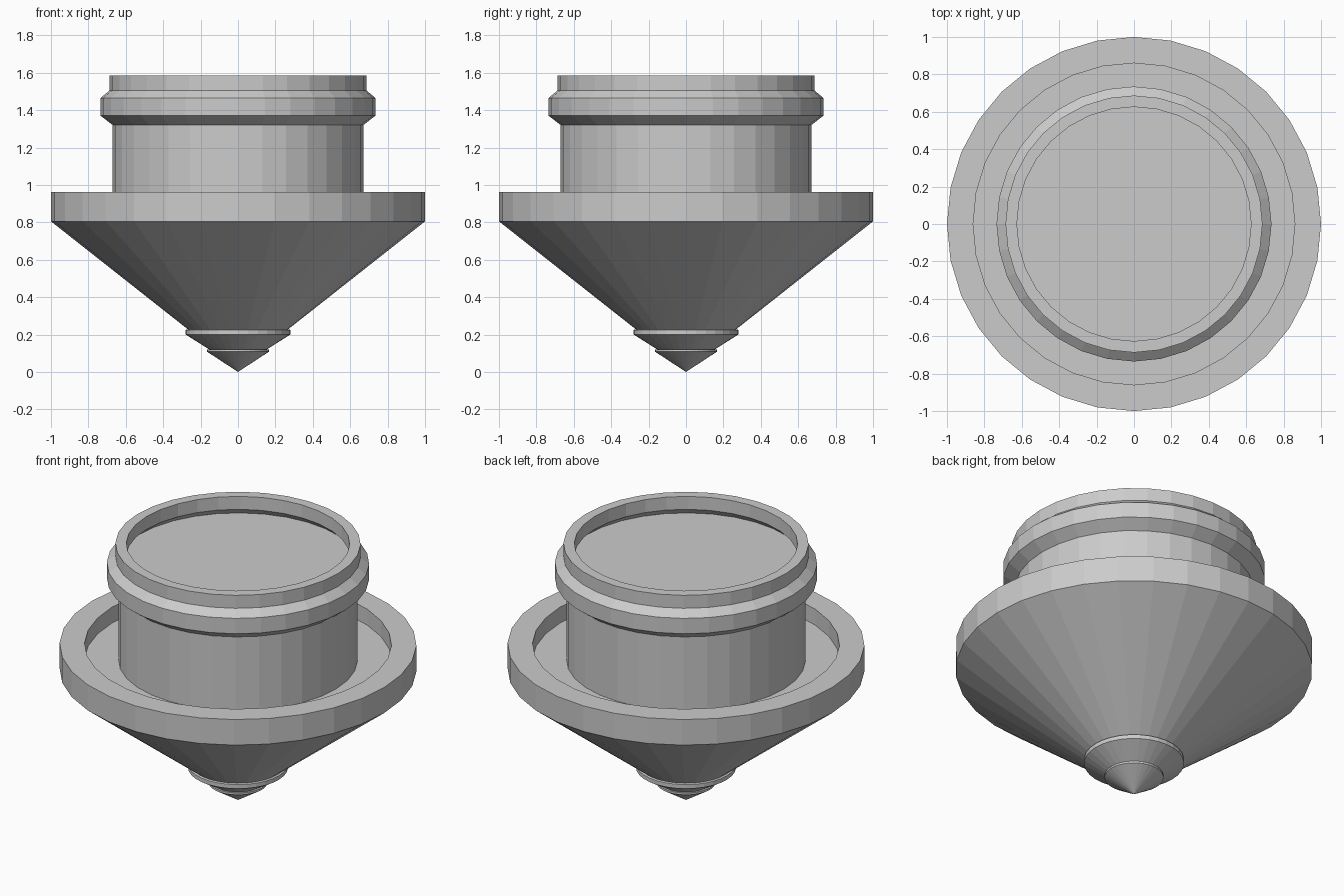
import bpy, bmesh, math

if "Cube" in bpy.data.objects:
    bpy.data.objects.remove(bpy.data.objects["Cube"])

SIDES = 32


def lathe(name, profile):
    """Spin an (r, z) profile around z; points with r = 0 become poles."""
    bm = bmesh.new()
    rings = []
    for r, z in profile:
        if r == 0:
            rings.append([bm.verts.new((0, 0, z))] * SIDES)
        else:
            rings.append([bm.verts.new((r * math.cos(2 * math.pi * i / SIDES),
                                        r * math.sin(2 * math.pi * i / SIDES), z))
                          for i in range(SIDES)])
    for lo, hi in zip(rings, rings[1:]):
        for i in range(SIDES):
            j = (i + 1) % SIDES
            # dict.fromkeys drops the repeated pole vertex
            bm.faces.new(list(dict.fromkeys((lo[i], lo[j], hi[j], hi[i]))))
    mesh = bpy.data.meshes.new(name)
    bm.to_mesh(mesh)
    bm.free()
    obj = bpy.data.objects.new(name, mesh)
    bpy.context.collection.objects.link(obj)
    return obj


# Stepped point at the bottom
lathe("tip", [(0, 0), (0.165, 0.108), (0.165, 0.12), (0.153, 0.12),
              (0.28, 0.20), (0.28, 0.225), (0.268, 0.228)])

# Wide cone with upright rim and sunken tray floor
lathe("cone_and_tray", [(0.268, 0.228), (1.0, 0.805), (1.0, 0.963),
                        (0.86, 0.963), (0.86, 0.865), (0.67, 0.865)])

# Neck with bulged collar, open lip and flared inner wall
lathe("neck_and_collar", [(0.67, 0.865), (0.67, 1.32), (0.735, 1.37),
                          (0.735, 1.465), (0.687, 1.505), (0.687, 1.585),
                          (0.626, 1.585), (0.626, 1.505), (0.675, 1.46)])

# Flat plate inside the lip
lathe("top_plate", [(0.675, 1.46), (0, 1.46)])
